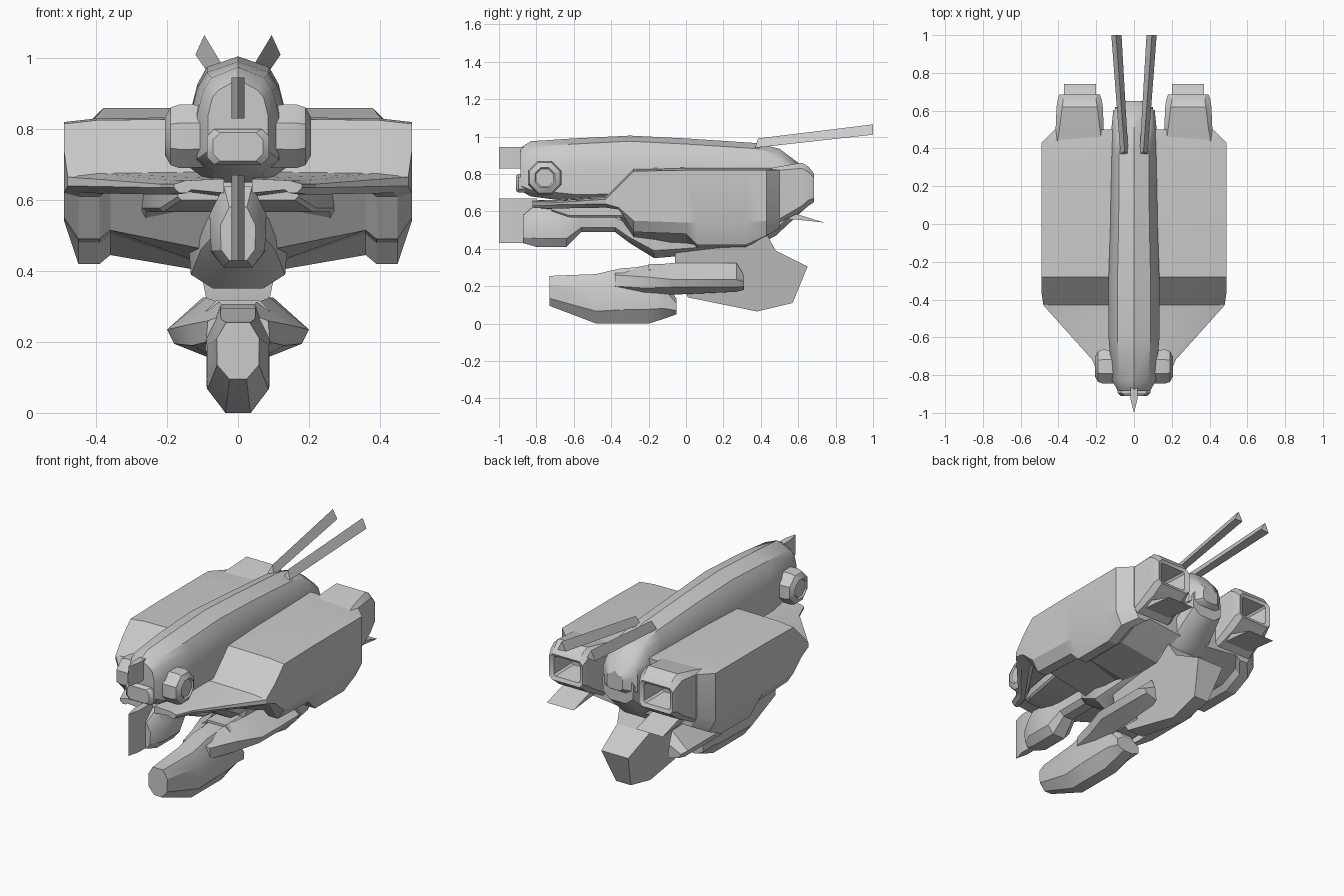
import bpy, bmesh, math

if "Cube" in bpy.data.objects:
    bpy.data.objects.remove(bpy.data.objects["Cube"])

def finish(name, bm, mirror=False, angle=30):
    bmesh.ops.recalc_face_normals(bm, faces=bm.faces)
    me = bpy.data.meshes.new(name)
    bm.to_mesh(me)
    bm.free()
    ob = bpy.data.objects.new(name, me)
    bpy.context.collection.objects.link(ob)
    me.shade_smooth()
    me.set_sharp_from_angle(angle=math.radians(angle))
    if mirror:
        m = ob.modifiers.new("mirror", 'MIRROR')
        m.use_clip = False
        m.use_mirror_merge = False
    return ob

def loft(name, rings, mirror=False, angle=30):
    """Skin a list of 3D point rings and cap both ends."""
    bm = bmesh.new()
    vs = [[bm.verts.new(p) for p in r] for r in rings]
    n = len(vs[0])
    for a, b in zip(vs, vs[1:]):
        for i in range(n):
            j = (i + 1) % n
            bm.faces.new((a[i], a[j], b[j], b[i]))
    bm.faces.new(vs[0])
    bm.faces.new(vs[-1])
    return finish(name, bm, mirror, angle)

def sym(y, half):
    """Close a half cross-section (x, z) across x = 0."""
    pts = half + [(-x, z) for x, z in reversed(half) if x > 0]
    return [(x, y, z) for x, z in pts]

def plate(name, outline, half_width):
    """Side outline (y, z) given a width that depends on height."""
    return loft(name, [[(s * half_width(z), y, z) for y, z in outline] for s in (-1, 1)])

def box_ring(y, x0, x1, z0, z1, c):
    pts = [(x0 + c, z0), (x1 - c, z0), (x1, z0 + c), (x1, z1 - c),
           (x1 - c, z1), (x0 + c, z1), (x0, z1 - c), (x0, z0 + c)]
    return [(x, y, z) for x, z in pts]

# Upper fuselage: y, half width, top, bottom
rings = []
for y, w, t, b in [(-.885, .085, .94, .71), (-.83, .115, .975, .68), (-.6, .135, .99, .65),
                   (-.3, .135, 1.005, .65), (0, .125, .99, .65), (.38, .12, .965, .65),
                   (.5, .12, .935, .65), (.6, .11, .86, .65), (.65, .05, .79, .68)]:
    h = t - b
    rings.append(sym(y, [(0, t), (.65 * w, t - .03), (.85 * w, t - .22 * h),
                         (w, t - .45 * h), (w, b + .12 * h), (.6 * w, b)]))
loft("upper_fuselage", rings, angle=35)

# Side hulls: y, outer x, top, chine, bottom, inner bottom
rings = []
for y, xo, t, m, b, i in [(-.82, .18, .655, .635, .62, .62), (-.72, .22, .655, .635, .615, .61),
                          (-.43, .48, .675, .64, .62, .60), (-.36, .49, .745, .62, .61, .57),
                          (-.28, .49, .825, .55, .49, .45), (.0, .49, .83, .54, .48, .40),
                          (.06, .49, .83, .54, .42, .39), (.32, .49, .83, .54, .42, .40),
                          (.43, .49, .83, .55, .47, .46), (.50, .42, .83, .57, .51, .50)]:
    k = xo / .49
    pts = [(.04, t + .005), (xo - .09 * k, t), (xo, t - .01), (xo, m), (xo - .04 * k, b),
           (xo - .10 * k, b), (xo - .13 * k, b + .025 * k), (.04, i)]
    rings.append([(x, y, z) for x, z in pts])
loft("side_hull", rings, mirror=True, angle=20)

# Step under the front deck
loft("deck_step", [box_ring(y, .02, x, z, .63, .01)
                   for y, x, z in [(-.72, .17, .6), (-.62, .22, .567), (-.34, .27, .567), (-.25, .27, .5)]],
     mirror=True, angle=20)

# Rear engine nacelles with hollow nozzles
loft("engine_nacelle", [box_ring(*r) for r in [
    (.42, .15, .43, .50, .825, .02), (.50, .16, .415, .54, .84, .02), (.62, .165, .41, .60, .86, .03),
    (.655, .17, .405, .63, .84, .03), (.685, .18, .395, .65, .80, .02),
    (.675, .205, .37, .67, .785, .01), (.54, .23, .35, .69, .77, .01)]], mirror=True)

# Small plate fin below each nozzle
loft("nozzle_fin", [[(x, .53, .56), (x, .57, .592), (x, .74, .54), (x, .60, .555)]
                    for x in (.2, .37)], mirror=True)

# Chin gun housing running back into the belly
rings = []
for y, w, t, b in [(-.87, .05, .58, .43), (-.8, .08, .64, .41), (-.64, .08, .63, .41),
                   (-.56, .06, .61, .49), (-.38, .06, .61, .49), (-.3, .11, .58, .43),
                   (-.17, .14, .55, .35), (-.05, .14, .55, .36), (.35, .13, .55, .40),
                   (.48, .12, .65, .47), (.62, .10, .78, .60)]:
    h = t - b
    rings.append(sym(y, [(.5 * w, t), (w, b + .65 * h), (w * .95, b + .2 * h), (.5 * w, b)]))
loft("belly_housing", rings)

# Thin blades on the nose
for name, y0, z0, z1 in [("upper_blade", -.86, .83, .945), ("lower_blade", -.80, .43, .67)]:
    loft(name, [[(0, -1, z), (.018, -.93, z), (.018, y0, z), (-.018, y0, z), (-.018, -.93, z)]
                for z in (z0, z1)])

# Chin block
loft("chin_block", [box_ring(y, -w, w, z0, z1, .02) for y, w, z0, z1 in
                    [(-.91, .07, .71, .79), (-.895, .087, .70, .80), (-.80, .087, .70, .80)]])

# Octagonal side sensors
rings = []
for x, r in [(.08, .095), (.165, .097), (.19, .088), (.206, .058), (.198, .05)]:
    rings.append([(x, -.755 + r * math.cos(a), .78 + r * math.sin(a))
                  for a in [math.pi / 8 + k * math.pi / 4 for k in range(8)]])
loft("side_sensor", rings, mirror=True)

# Swept antennas
loft("antenna", [[(.03, .37, .94), (.05, .385, .99), (.072, .37, .94)],
                 [(.066, 1, 1.015), (.095, 1, 1.065), (.12, 1, 1.01)]], mirror=True)

# Tail keel
plate("tail_keel", [(-.06, .42), (-.06, .30), (.01, .14), (.38, .065), (.57, .11),
                    (.65, .305), (.48, .39), (.42, .50)], lambda z: .025 + .2 * z)

# Hanging gun pod: y, half width, top, bottom
rings = []
for y, w, t, b in [(-.73, .06, .255, .095), (-.48, .088, .265, .0), (-.35, .09, .295, .0),
                   (-.2, .09, .305, .0), (-.12, .085, .25, .025), (-.05, .075, .13, .05)]:
    h = t - b
    rings.append(sym(y, [(.55 * w, t), (w, t - .28 * h), (.98 * w, b + .25 * h), (.4 * w, b)]))
loft("gun_pod", rings)

# Arms from the gun pod to the keel
loft("pod_arm", [[(x, y, z) for x, z in pts] for y, pts in [
    (-.38, [(.03, .28), (.085, .26), (.09, .2), (.05, .17)]),
    (-.22, [(.05, .31), (.135, .25), (.13, .19), (.06, .15)]),
    (-.06, [(.09, .325), (.2, .235), (.18, .195), (.08, .155)]),
    (.27, [(.10, .325), (.2, .235), (.18, .195), (.09, .17)]),
    (.31, [(.11, .26), (.185, .225), (.17, .2), (.1, .18)])]], mirror=True)
loft("pod_bridge", [box_ring(y, -.09, .09, .17, .318, .03) for y in (-.2, .1)])
